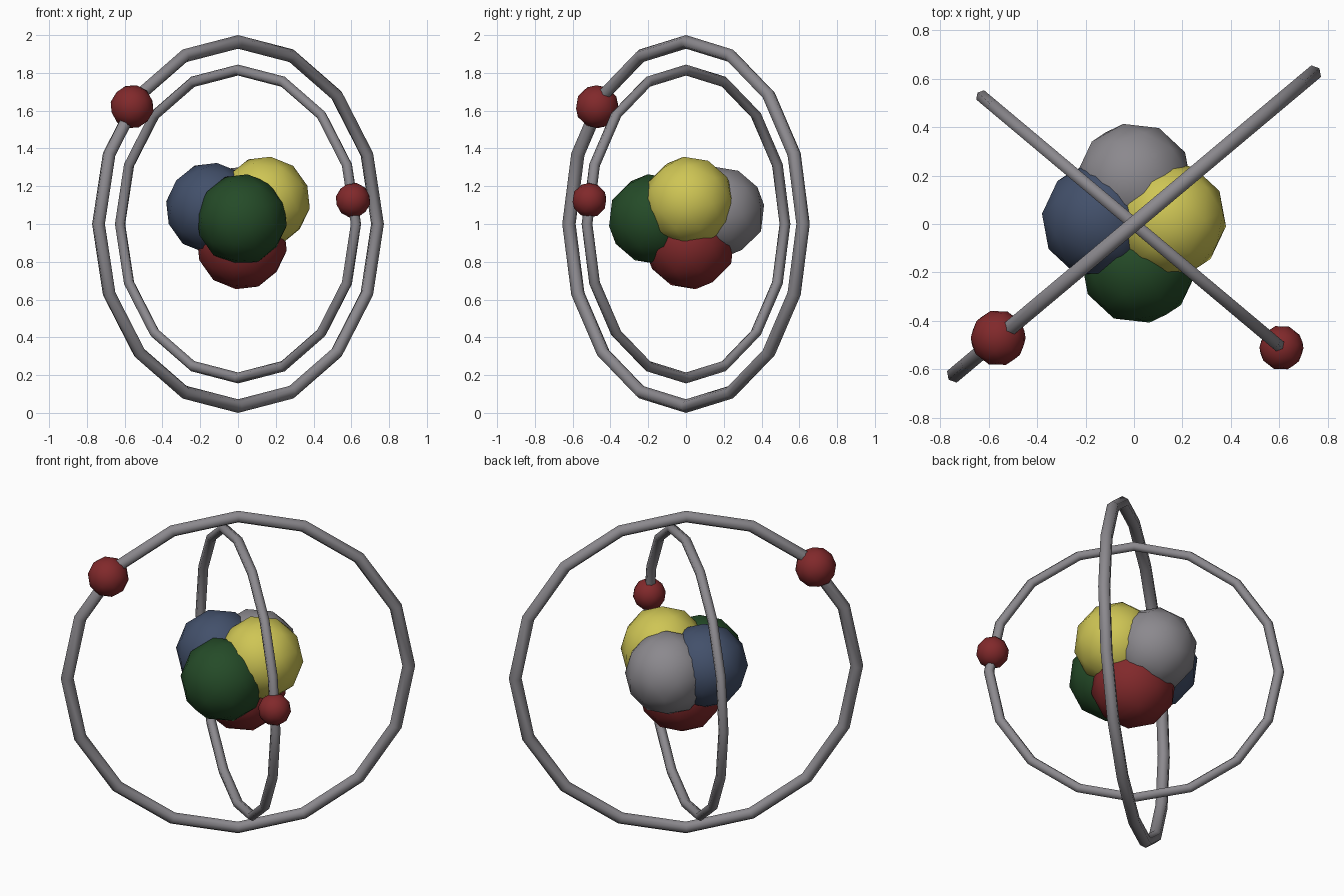
import bpy, math
from mathutils import Vector

if "Cube" in bpy.data.objects:
    bpy.data.objects.remove(bpy.data.objects["Cube"])


def material(name, rgb):
    m = bpy.data.materials.new(name)
    m.diffuse_color = (*rgb, 1)
    m.use_nodes = True
    m.node_tree.nodes["Principled BSDF"].inputs["Base Color"].default_value = m.diffuse_color
    return m


GRAY = material("gray", (0.26, 0.25, 0.27))
RED = material("red", (0.22, 0.022, 0.024))
GREEN = material("green", (0.018, 0.07, 0.021))
BLUE = material("blue", (0.055, 0.08, 0.145))
YELLOW = material("yellow", (0.62, 0.56, 0.09))


def finish(name, mat):
    ob = bpy.context.object
    ob.name = name
    ob.data.materials.append(mat)
    bpy.ops.object.shade_smooth()
    return ob


def ball(name, centre, radius, mat, rot=(0, 0, 0)):
    bpy.ops.mesh.primitive_ico_sphere_add(
        subdivisions=2, radius=radius, location=centre, rotation=rot)
    return finish(name, mat)


def ring(name, major, minor, yaw):
    # upright 16-sided hoop turned about z
    bpy.ops.mesh.primitive_torus_add(
        major_segments=16, minor_segments=6, major_radius=major,
        minor_radius=minor, location=(0, 0, 1), rotation=(math.pi / 2, 0, yaw))
    return finish(name, GRAY)


def on_ring(radius, yaw, angle):
    h = radius * math.cos(angle)
    return Vector((h * math.cos(yaw), h * math.sin(yaw), 1 + radius * math.sin(angle)))


# orbit rings, crossing each other
YAW = math.radians(40)
ring("outer_orbit", 0.964, 0.036, YAW)
ring("inner_orbit", 0.815, 0.029, -YAW)

# orbiting balls
ball("outer_electron", on_ring(0.96, YAW, math.radians(139.7)), 0.116, RED, (0.1, 0.2, 0.3))
ball("inner_electron", on_ring(0.805, -YAW, math.radians(9)), 0.093, RED, (0.1, 0.2, 0.3))

# nucleus cluster
for name, centre, mat in (
        ("front_nucleon", (0.02, -0.172, 1.025), GREEN),
        ("back_nucleon", (0.0, 0.178, 1.065), GRAY),
        ("left_nucleon", (-0.142, 0.015, 1.085), BLUE),
        ("right_nucleon", (0.142, 0.018, 1.118), YELLOW),
        ("bottom_nucleon", (0.02, 0.02, 0.893), RED)):
    ball(name, centre, 0.242, mat, (0.15, 0.1, 0.2))
